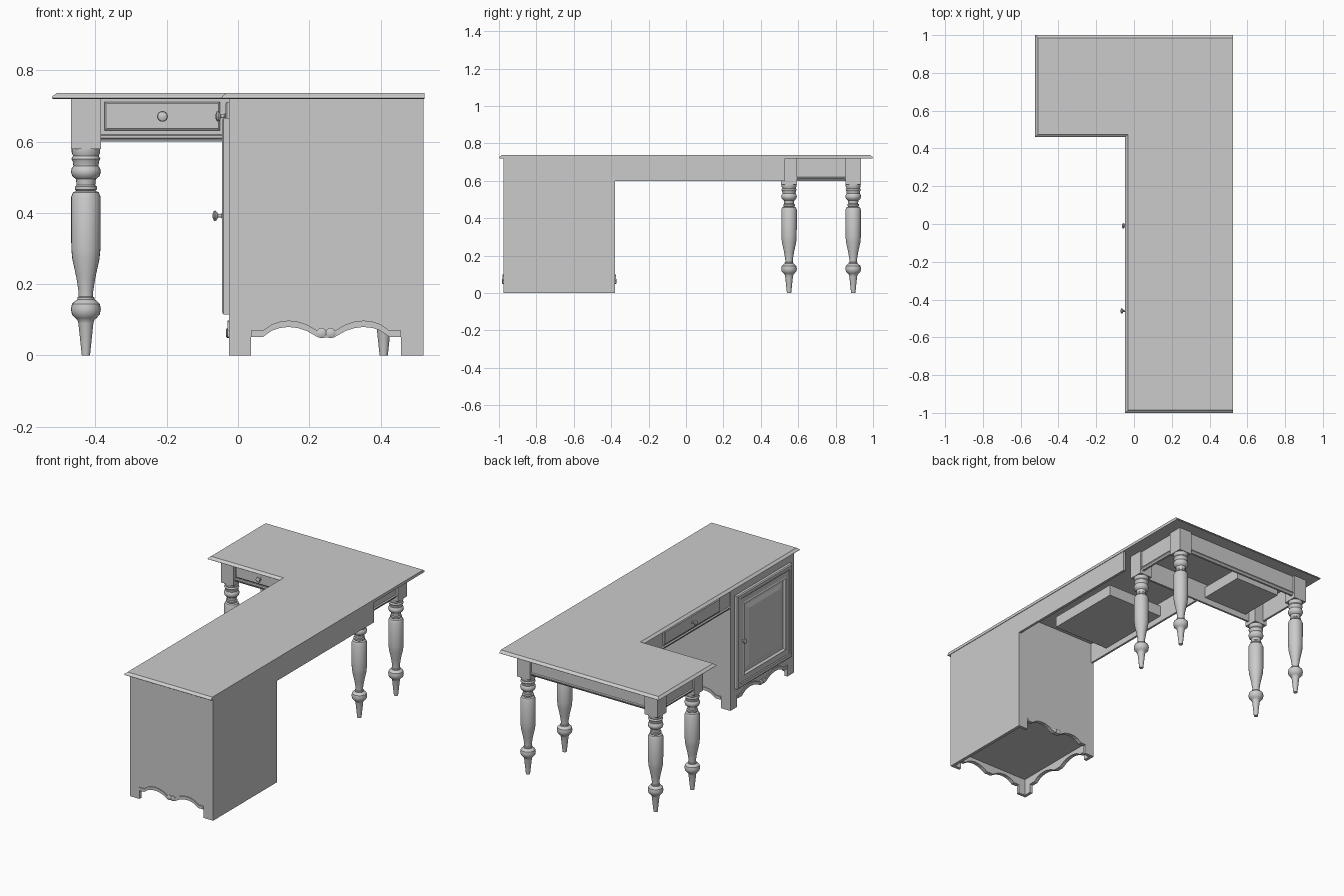
import bpy, bmesh, math
from mathutils import Vector, Matrix

cube = bpy.data.objects.get("Cube")
if cube:
    bpy.data.objects.remove(cube, do_unlink=True)

grey = bpy.data.materials.new("plain_grey")
grey.use_nodes = True
grey.diffuse_color = (0.6, 0.6, 0.6, 1)
grey.node_tree.nodes["Principled BSDF"].inputs["Base Color"].default_value = (0.6, 0.6, 0.6, 1)

X, Y, Z = Vector((1, 0, 0)), Vector((0, 1, 0)), Vector((0, 0, 1))


def finish(name, bm, smooth=False):
    bmesh.ops.recalc_face_normals(bm, faces=bm.faces)
    mesh = bpy.data.meshes.new(name)
    bm.to_mesh(mesh)
    bm.free()
    mesh.materials.append(grey)
    obj = bpy.data.objects.new(name, mesh)
    bpy.context.collection.objects.link(obj)
    if smooth:
        bpy.ops.object.select_all(action='DESELECT')
        obj.select_set(True)
        bpy.context.view_layer.objects.active = obj
        bpy.ops.object.shade_smooth_by_angle(angle=math.radians(35))
    return obj


def prism(name, points, origin, u, v, depth):
    """Extrude a flat outline lying in the u, v plane along depth."""
    bm = bmesh.new()
    o = Vector(origin)
    face = bm.faces.new([bm.verts.new(o + u * a + v * b) for a, b in points])
    new = bmesh.ops.extrude_face_region(bm, geom=[face])["geom"]
    bmesh.ops.translate(bm, vec=depth, verts=[g for g in new if isinstance(g, bmesh.types.BMVert)])
    return finish(name, bm)


def box(name, lo, hi, face_dir=None, steps=()):
    """Box between two corners; steps are (inset, depth) pairs on one face."""
    lo, hi = Vector(lo), Vector(hi)
    bm = bmesh.new()
    size = hi - lo
    bmesh.ops.create_cube(bm, size=1, matrix=Matrix.Translation((lo + hi) / 2) @ Matrix.Diagonal((*size, 1)))
    if face_dir:
        bm.normal_update()
        face = max(bm.faces, key=lambda f: f.normal.dot(face_dir))
        for thickness, depth in steps:
            bmesh.ops.inset_region(bm, faces=[face], thickness=thickness, depth=depth,
                                   use_even_offset=True)
            bm.normal_update()
    return finish(name, bm)


def lathe(name, profile, location, axis=Z, sides=24):
    """Turn a (radius, height) profile about an axis."""
    bm = bmesh.new()
    rings = []
    for r, h in profile:
        rings.append([bm.verts.new((r * math.cos(i * math.tau / sides),
                                    r * math.sin(i * math.tau / sides), h)) for i in range(sides)])
    for a, b in zip(rings, rings[1:]):
        for i in range(sides):
            j = (i + 1) % sides
            bm.faces.new((a[i], a[j], b[j], b[i]))
    bm.faces.new(rings[0])
    bm.faces.new(rings[-1])
    turn = Z.rotation_difference(axis).to_matrix().to_4x4()
    bm.transform(Matrix.Translation(location) @ turn)
    return finish(name, bm, smooth=True)


# Desk top: L-shaped slab, moulded on every edge but the straight long side
def top_outline(inset):
    lx, ix, fy, iy, by = -0.523 + inset, -0.047 + inset, -1 + inset, 0.46 + inset, 1 - inset
    return [(ix, fy), (0.523, fy), (0.523, by), (lx, by), (lx, iy), (ix, iy)]


bm = bmesh.new()
rings = [[bm.verts.new((x, y, z)) for x, y in top_outline(d)]
         for d, z in ((0.004, 0.72), (0, 0.723), (0.003, 0.728), (0.010, 0.733), (0.014, 0.737))]
for a, b in zip(rings, rings[1:]):
    for i in range(6):
        j = (i + 1) % 6
        bm.faces.new((a[i], a[j], b[j], b[i]))
bm.faces.new(rings[0])
bm.faces.new(rings[-1])
finish("desk_top", bm)

# Four turned legs with square blocks
LEG = [(.0115, 0), (.021, .09), (.024, .10), (.030, .105), (.039, .115), (.042, .13),
       (.039, .145), (.028, .155), (.024, .157), (.024, .163), (.020, .165), (.0205, .18),
       (.027, .22), (.038, .27), (.041, .30), (.0415, .445), (.036, .458), (.027, .462),
       (.031, .466), (.031, .474), (.026, .478), (.028, .495), (.038, .503), (.042, .515),
       (.040, .525), (.035, .532), (.037, .545), (.041, .552), (.036, .56), (.040, .57), (.040, .581)]
LEG_X, LEG_Y, H = (-0.427, 0.409), (0.551, 0.894), 0.042
for side, x in zip(("right", "left"), LEG_X):
    for end, y in zip(("front", "back"), LEG_Y):
        lathe(f"{end}_{side}_leg", LEG, (x, y, 0))
        box(f"{end}_{side}_leg_block", (x - H, y - H, 0.58), (x + H, y + H, 0.72))

# Aprons with a moulding along the lower edge; first coordinate runs outward
APRON = [(-0.015, 0.72), (0, 0.72), (0, 0.62), (0.007, 0.617), (0.007, 0.611),
         (0, 0.606), (-0.003, 0.6), (-0.015, 0.6)]
x0, x1 = LEG_X[0] + H, LEG_X[1] - H
y0, y1 = LEG_Y[0] + H, LEG_Y[1] - H
prism("front_apron", APRON, (x0, 0.525, 0), -Y, Z, X * (x1 - x0))
prism("back_apron", APRON, (x0, 0.922, 0), Y, Z, X * (x1 - x0))
prism("right_apron", APRON, (-0.457, y0, 0), -X, Z, Y * (y1 - y0))
prism("left_apron", APRON, (0.439, y0, 0), X, Z, Y * (y1 - y0))
prism("long_inner_apron", APRON, (-0.022, -0.38, 0), -X, Z, Y * 0.91)
box("long_outer_apron", (0.505, -0.38, 0.6), (0.52, 0.53, 0.72))

# Drawers: raised front, box behind it and a knob
KNOB = [(.009, 0), (.009, .002), (.005, .004), (.005, .013), (.012, .017),
        (.015, .021), (.013, .025), (.006, .028)]
RAISED = ((0.005, 0.004), (0.004, 0))
box("short_drawer_front", (-0.375, 0.516, 0.632), (-0.05, 0.525, 0.712), -Y, RAISED)
box("short_drawer_box", (-0.36, 0.526, 0.635), (-0.065, 0.82, 0.70))
lathe("short_drawer_knob", KNOB, (-0.212, 0.512, 0.671), -Y)
box("long_drawer_front", (-0.031, -0.27, 0.632), (-0.022, 0.25, 0.712), -X, RAISED)
box("long_drawer_box", (-0.02, -0.25, 0.635), (0.36, 0.22, 0.70))
lathe("long_drawer_knob", KNOB, (-0.035, -0.01, 0.671), -X)

# Cabinet: three walls with scalloped skirts, one plain wall and a floor
CX0, CX1, CY0, CY1, WALL, FOOT = -0.025, 0.52, -0.975, -0.38, 0.018, 0.062
SCALLOP = [(0, .052), (.16, .052), (.21, .06), (.28, .07), (.38, .077), (.5, .08),
           (.62, .077), (.74, .069), (.83, .058), (.9, .05), (1, .05)]


def skirted_wall(name, origin, along, outward, width):
    half = width / 2 - FOOT
    left = [(FOOT + t * half, z) for t, z in SCALLOP]
    curve = left + [(width - a, z) for a, z in reversed(left[:-1])]
    outline = [(0, 0), (FOOT, 0)] + curve + [(width - FOOT, 0), (width, 0), (width, 0.72), (0, 0.72)]
    prism(name, outline, origin, along, Z, -outward * WALL)
    strip = curve + [(a, z + 0.018) for a, z in reversed(curve)]
    prism(name + "_moulding", strip, origin, along, Z, outward * 0.005)
    for i, offset in enumerate((-0.0125, 0.0125)):
        spot = Vector(origin) + along * (width / 2 + offset) + Z * 0.063 - outward * WALL
        lathe(f"{name}_scroll_{i + 1}", [(.014, 0), (.014, WALL + .006), (.009, WALL + .009)],
              spot, outward, 20)


skirted_wall("cabinet_front_wall", (CX0, CY0, 0), X, -Y, CX1 - CX0)
skirted_wall("cabinet_back_wall", (CX0, CY1, 0), X, Y, CX1 - CX0)
skirted_wall("cabinet_door_wall", (CX0, CY0, 0), Y, -X, CY1 - CY0)
box("cabinet_plain_wall", (CX1 - WALL, CY0, 0), (CX1, CY1, 0.72))
box("cabinet_floor", (CX0 + WALL, CY0 + WALL, 0.1), (CX1 - WALL, CY1 - WALL, 0.115))

# Door: stepped frame, sunk channel and raised centre panel
box("door", (-0.040, -0.935, 0.115), (CX0, -0.42, 0.667), -X,
    ((0.006, 0.005), (0.018, 0), (0.005, -0.004), (0.03, 0), (0.006, 0.004),
     (0.008, -0.012), (0.012, 0), (0.025, 0.008)))
lathe("door_knob", KNOB, (-0.043, -0.46, 0.392), -X)
